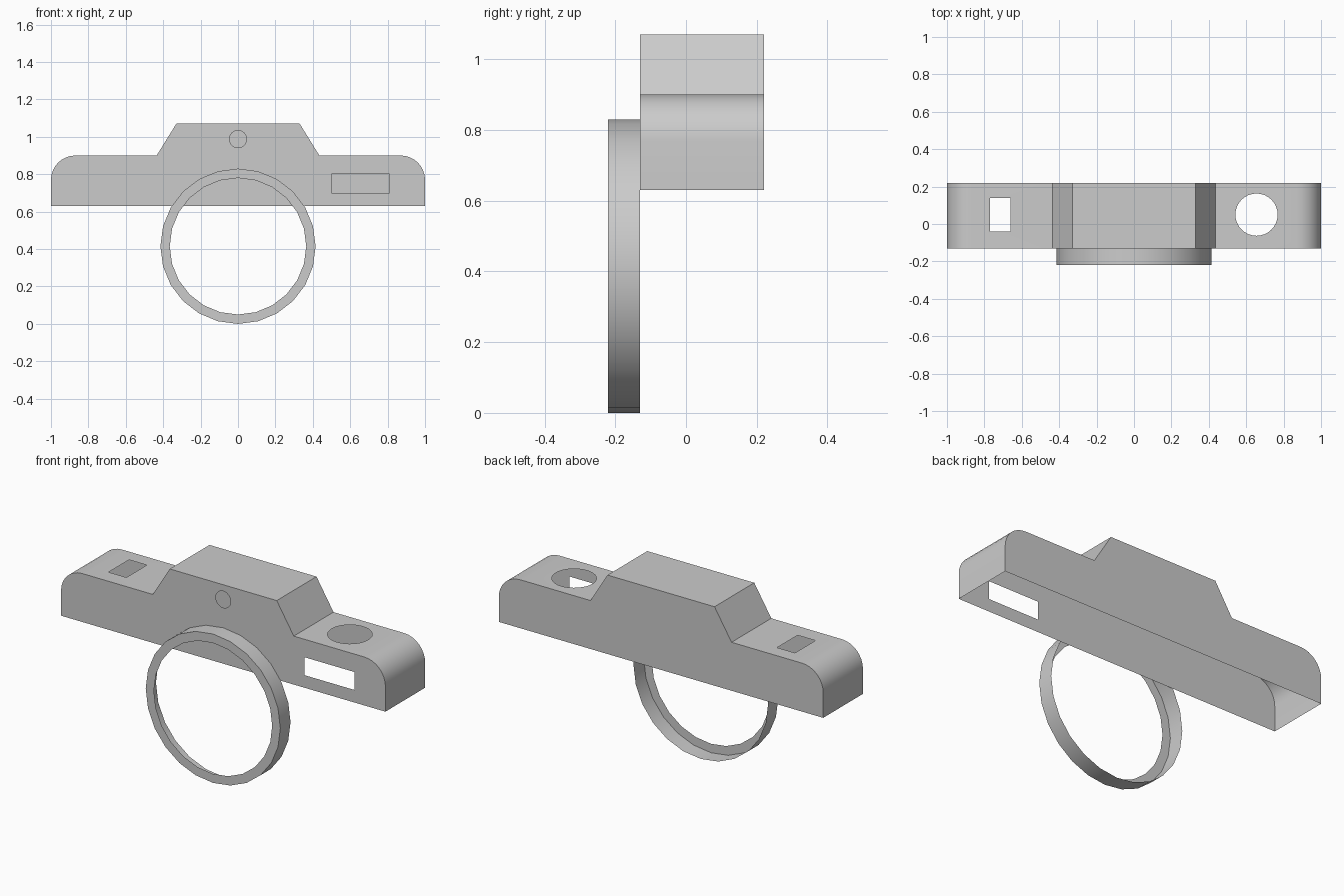
import bpy
import bmesh
from math import sin, cos, pi, radians
from mathutils import Vector

cube = bpy.data.objects.get("Cube")
if cube:
    bpy.data.objects.remove(cube)

# One plain grey for everything
grey = bpy.data.materials.new("plain_grey")
grey.use_nodes = True
colour = (0.6, 0.6, 0.6, 1)
grey.diffuse_color = colour
grey.node_tree.nodes["Principled BSDF"].inputs["Base Color"].default_value = colour

FRONT, BACK, BASE, SHOULDER, TOP = -0.13, 0.22, 0.63, 0.9, 1.07
CORNER = 0.13


def circle(cx, cy, r, n):
    return [(cx + r * sin(2 * pi * i / n), cy + r * cos(2 * pi * i / n)) for i in range(n)]


def rectangle(x0, x1, y0, y1):
    return [(x0, y0), (x1, y0), (x1, y1), (x0, y1)]


def panel(bm, loops, place, normal):
    """Fill a flat outline, leaving the further loops open as holes."""
    edges = []
    for loop in loops:
        verts = [bm.verts.new(place(a, b)) for a, b in loop]
        edges += [bm.edges.new((v, verts[i - 1])) for i, v in enumerate(verts)]
    made = bmesh.ops.triangle_fill(bm, edges=edges, use_beauty=True, normal=normal)
    for f in made["geom"]:
        if isinstance(f, bmesh.types.BMFace):
            f.normal_update()
            if f.normal.dot(Vector(normal)) < 0:
                f.normal_flip()


def finish(bm, name):
    bmesh.ops.remove_doubles(bm, verts=bm.verts[:], dist=0.0005)
    mesh = bpy.data.meshes.new(name)
    bm.to_mesh(mesh)
    bm.free()
    mesh.materials.append(grey)
    obj = bpy.data.objects.new(name, mesh)
    bpy.context.collection.objects.link(obj)
    bpy.ops.object.select_all(action="DESELECT")
    obj.select_set(True)
    bpy.context.view_layer.objects.active = obj
    bpy.ops.object.shade_smooth_by_angle(angle=radians(30))


# Body: thin shell, open underneath, with the outline mirrored left to right
half = [(0.33, TOP), (0.435, SHOULDER)]
half += [(1 - CORNER + CORNER * sin(t), SHOULDER - CORNER + CORNER * cos(t))
         for t in [i * pi / 16 for i in range(9)]]
half += [(1, BASE)]
outline = [(-x, z) for x, z in reversed(half)] + half

body = bmesh.new()
front_holes = [rectangle(0.5, 0.81, 0.7, 0.8), circle(0, 0.988, 0.046, 24)]
panel(body, [outline] + front_holes, lambda x, z: (x, FRONT, z), (0, -1, 0))
panel(body, [outline], lambda x, z: (x, BACK, z), (0, 1, 0))

# Top and end strips; each flat shoulder has its own opening
shoulder_holes = {1: circle(0.655, 0.05, 0.113, 32),
                  -1: rectangle(-0.77, -0.66, -0.04, 0.14)}
for (x0, z0), (x1, z1) in zip(outline, outline[1:]):
    if abs(z0 - z1) < 0.001 and z0 < TOP:
        side = 1 if x0 > 0 else -1
        panel(body, [rectangle(x0, x1, FRONT, BACK), shoulder_holes[side]],
              lambda x, y: (x, y, SHOULDER), (0, 0, 1))
    else:
        corners = [(x0, FRONT, z0), (x1, FRONT, z1), (x1, BACK, z1), (x0, BACK, z0)]
        body.faces.new([body.verts.new(c) for c in corners])
finish(body, "body_shell")

# Front ring: flat rim and outer band, open at the back
RADIUS, RIM, SIDES = 0.415, 0.365, 24
ring = bmesh.new()
rows = [[ring.verts.new((x, y, z)) for x, z in circle(0, RADIUS, r, SIDES)]
        for r, y in [(RIM, -0.22), (RADIUS, -0.22), (RADIUS, FRONT)]]
for inner, outer in zip(rows, rows[1:]):
    for i in range(SIDES):
        ring.faces.new((inner[i - 1], outer[i - 1], outer[i], inner[i]))
finish(ring, "front_ring")
